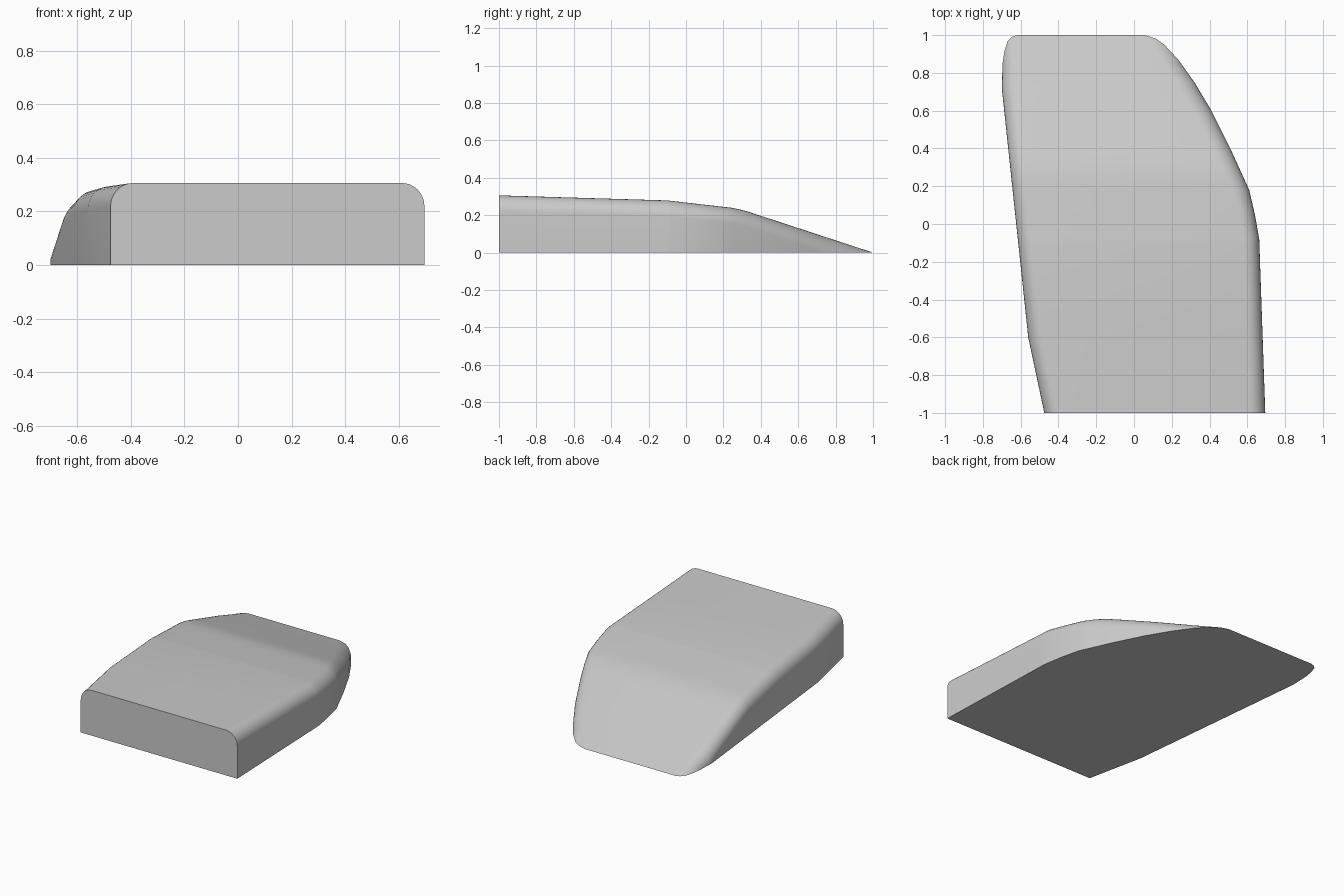
import bpy
import bmesh
import math

cube = bpy.data.objects.get("Cube")
if cube:
    bpy.data.objects.remove(cube, do_unlink=True)

# Plain grey material
grey = bpy.data.materials.new("light_grey")
grey.use_nodes = True
colour = (0.6, 0.6, 0.6, 1)
grey.diffuse_color = colour
grey.node_tree.nodes["Principled BSDF"].inputs["Base Color"].default_value = colour

# Plan outline of each side as (y, x), and the height profile as (y, z)
RIGHT = [(-1, -.475), (-.6, -.56), (.72, -.70), (.85, -.696), (.92, -.685),
         (.97, -.668), (.99, -.648), (1, -.62)]
LEFT = [(-1, .695), (-.08, .663), (.05, .64), (.18, .61), (.4, .51), (.6, .41),
        (.75, .32), (.87, .235), (.95, .16), (.98, .118), (1, .06)]
TOP = [(-1, .306), (-.1, .279), (.25, .239), (.32, .223), (1, 0)]
RADIUS = .085
STEPS = 8


def sample(table, y):
    for (y0, v0), (y1, v1) in zip(table, table[1:]):
        if y <= y1:
            return v0 + (v1 - v0) * (y - y0) / (y1 - y0)
    return table[-1][1]


def side_points(x, height, inward, stretch):
    """Wall foot followed by a rounded shoulder, ending on the top face."""
    start = math.asin(max(0, (RADIUS - height) / RADIUS))
    cx = x + inward * RADIUS * stretch * math.cos(start)
    points = [(x, 0)]
    for i in range(STEPS + 1):
        a = start + (math.pi / 2 - start) * i / STEPS
        points.append((cx - inward * RADIUS * stretch * math.cos(a),
                       max(0, height - RADIUS + RADIUS * math.sin(a))))
    return points


# Loft the cross-sections from the blunt front to the thin back edge
stations = sorted({y for table in (RIGHT, LEFT, TOP) for y, _ in table})
bm = bmesh.new()
rings = []
for y in stations:
    h = sample(TOP, y)
    stretch = 1 + .3 * max(0, min(1, y / .6))
    section = side_points(sample(RIGHT, y), h, 1, 1)
    section += reversed(side_points(sample(LEFT, y), h, -1, stretch))
    rings.append([bm.verts.new((x, y, z)) for x, z in section])
for a, b in zip(rings, rings[1:]):
    for i in range(len(a)):
        j = (i + 1) % len(a)
        bm.faces.new((a[i], a[j], b[j], b[i]))
bm.faces.new(rings[0])
bmesh.ops.remove_doubles(bm, verts=bm.verts, dist=.0005)
bmesh.ops.recalc_face_normals(bm, faces=bm.faces)

mesh = bpy.data.meshes.new("wedge_block")
bm.to_mesh(mesh)
bm.free()
mesh.materials.append(grey)
wedge = bpy.data.objects.new("wedge_block", mesh)
bpy.context.collection.objects.link(wedge)
bpy.context.view_layer.objects.active = wedge
wedge.select_set(True)
bpy.ops.object.shade_smooth_by_angle(angle=math.radians(30))
